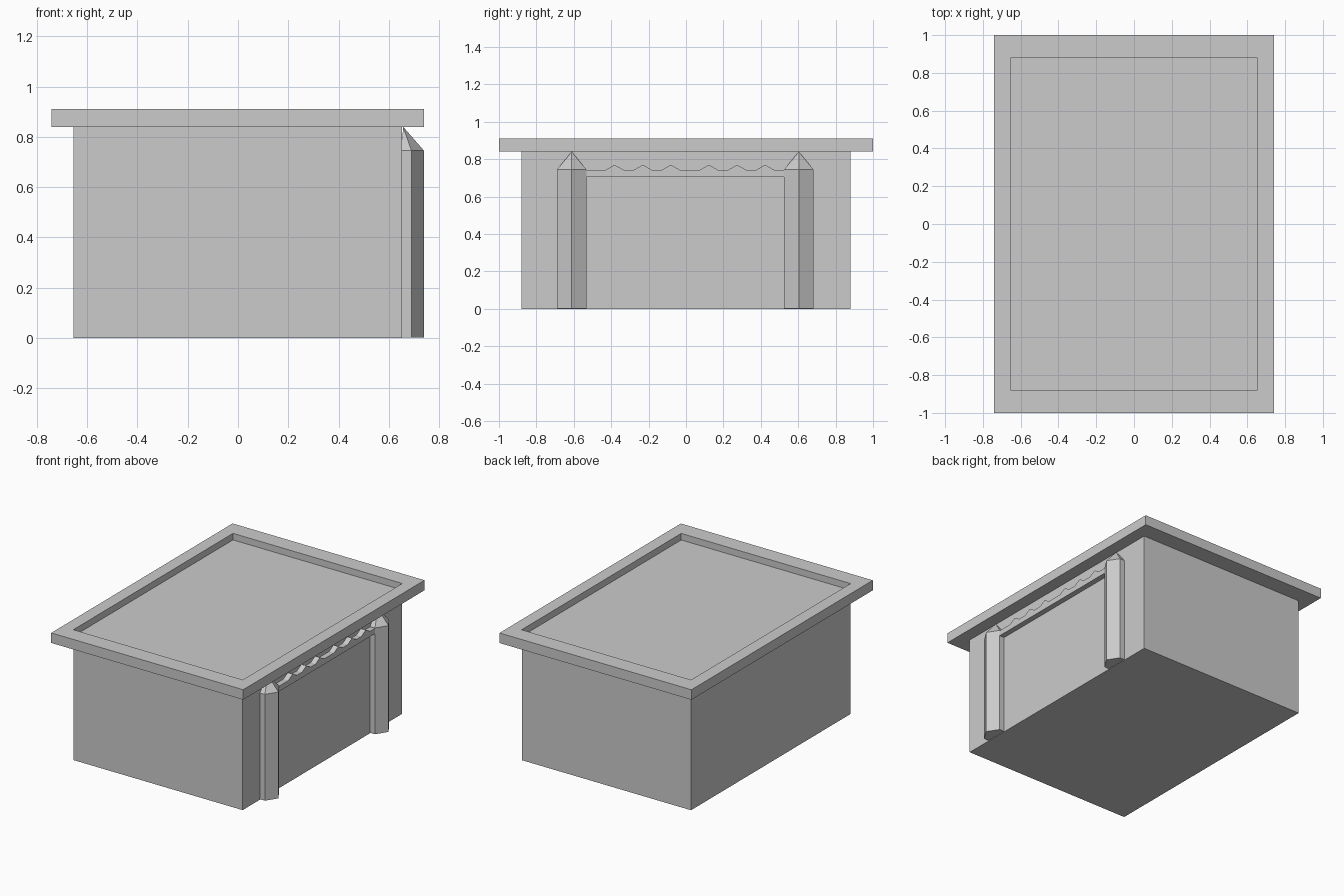
import bpy, bmesh

if "Cube" in bpy.data.objects:
    bpy.data.objects.remove(bpy.data.objects["Cube"])


def make_object(name, bm):
    bmesh.ops.recalc_face_normals(bm, faces=bm.faces)
    mesh = bpy.data.meshes.new(name)
    bm.to_mesh(mesh)
    bm.free()
    obj = bpy.data.objects.new(name, mesh)
    bpy.context.collection.objects.link(obj)
    return obj


def prism(points, offset):
    """Closed solid: a flat outline extruded by an offset vector."""
    bm = bmesh.new()
    base = bm.faces.new([bm.verts.new(p) for p in points])
    ext = bmesh.ops.extrude_face_region(bm, geom=[base], use_keep_orig=True)
    moved = [v for v in ext["geom"] if isinstance(v, bmesh.types.BMVert)]
    bmesh.ops.translate(bm, verts=moved, vec=offset)
    return bm


def rect(x0, x1, y0, y1, z):
    return [(x0, y0, z), (x1, y0, z), (x1, y1, z), (x0, y1, z)]


WALL_X, PILLAR_X, RIDGE_X = 0.652, 0.69, 0.74

# Main building block
make_object("body", prism(rect(-0.655, WALL_X, -0.88, 0.88, 0), (0, 0, 0.84)))

# Overhanging flat roof with a sunken centre
bm = prism(rect(-0.742, 0.74, -1, 1, 0.84), (0, 0, 0.07))
bm.normal_update()
top = max(bm.faces, key=lambda f: f.calc_center_median().z)
corners = [v for v in top.verts]
bmesh.ops.inset_region(bm, faces=[top], thickness=0.1)
for v in top.verts:
    v.co.x = 0.653 if v.co.x > 0 else -0.655
    v.co.y = 0.88 if v.co.y > 0 else -0.88
ext = bmesh.ops.extrude_face_region(bm, geom=[top])
floor = [v for v in ext["geom"] if isinstance(v, bmesh.types.BMVert)]
bmesh.ops.translate(bm, verts=floor, vec=(0, 0, -0.046))
if top.is_valid:
    bmesh.ops.delete(bm, geom=[top], context='FACES_ONLY')
make_object("roof", bm)


# Wedge-fronted pillars with pointed caps, either side of the doorway
def pillar(name, y):
    w = 0.078
    outline = [(0.65, y - w), (PILLAR_X, y - w), (RIDGE_X, y),
               (PILLAR_X, y + w), (0.65, y + w)]
    bm = prism([(px, py, 0.003) for px, py in outline], (0, 0, 0.742))
    bm.normal_update()
    cap = max(bm.faces, key=lambda f: f.calc_center_median().z)
    fan = bmesh.ops.poke(bm, faces=[cap])
    fan["verts"][0].co = (0.657, y, 0.84)
    make_object(name, bm)


pillar("left_pillar", -0.611)
pillar("right_pillar", 0.603)

# Door lintel with a row of small crests along its top
profile = [(-0.54, 0.705), (-0.54, 0.743)]
for y in (-0.382, -0.231, -0.081, 0.122, 0.273, 0.423):
    profile += [(y - 0.048, 0.743), (y, 0.77), (y + 0.048, 0.743)]
profile += [(0.53, 0.743), (0.53, 0.705)]
make_object("lintel", prism([(0.65, y, z) for y, z in profile],
                            (PILLAR_X - 0.65, 0, 0)))
